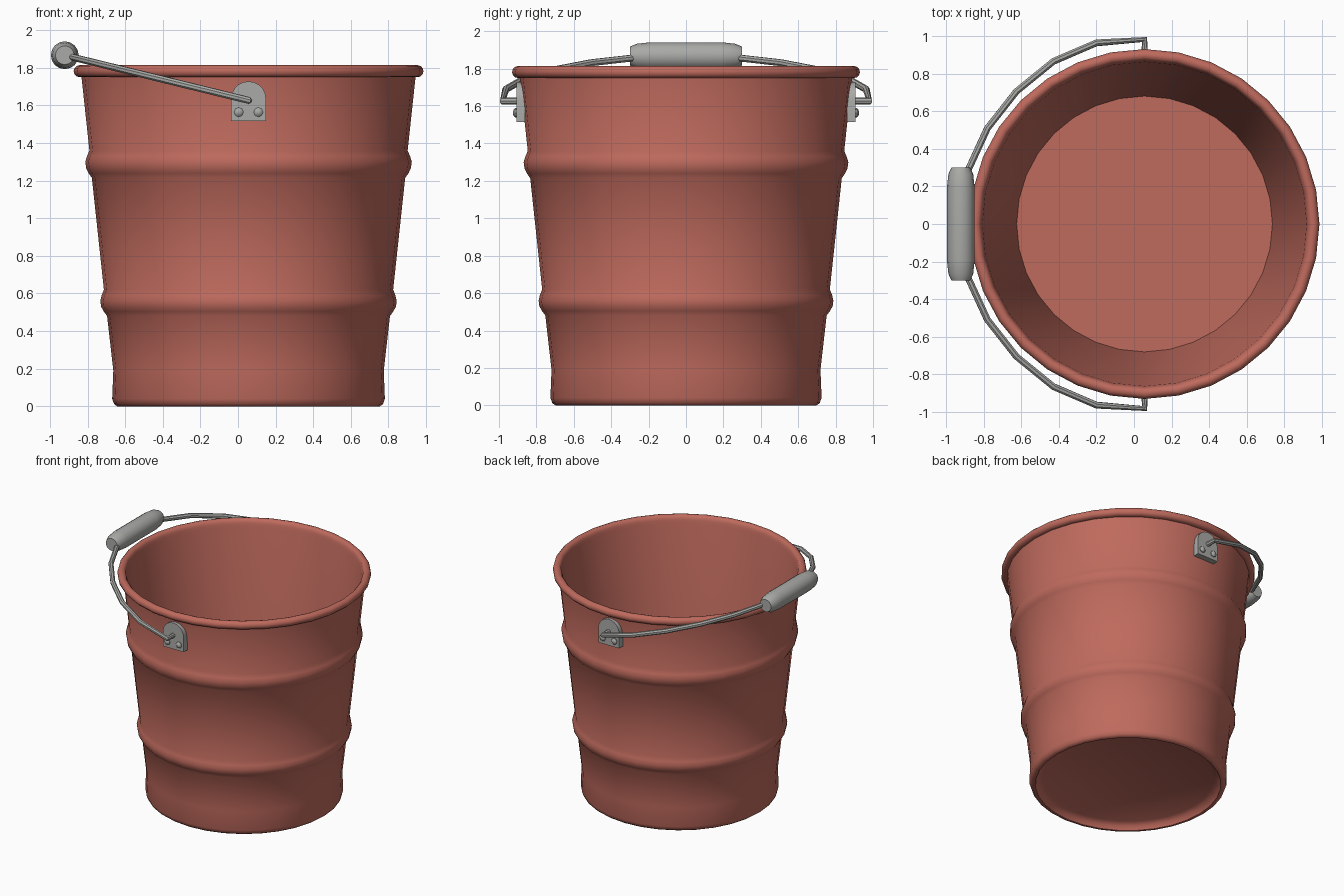
import bpy, bmesh
from math import pi, sin, cos, radians
from mathutils import Matrix, Vector

cube = bpy.data.objects.get("Cube")
if cube:
    bpy.data.objects.remove(cube, do_unlink=True)

AXIS = 0.056  # the pail sits off centre because the handle leans to one side


def material(name, rgb):
    m = bpy.data.materials.new(name)
    m.use_nodes = True
    m.diffuse_color = (*rgb, 1)
    m.node_tree.nodes["Principled BSDF"].inputs["Base Color"].default_value = (*rgb, 1)
    return m


RED = material("clay red", (0.52, 0.145, 0.11))
GREY = material("metal grey", (0.40, 0.40, 0.385))


def finish(obj, mat, angle=40):
    obj.data.materials.clear()
    obj.data.materials.append(mat)
    bpy.ops.object.select_all(action="DESELECT")
    obj.select_set(True)
    bpy.context.view_layer.objects.active = obj
    bpy.ops.object.shade_smooth_by_angle(angle=radians(angle))
    return obj


def from_bmesh(name, bm, mat, matrix=Matrix()):
    bmesh.ops.recalc_face_normals(bm, faces=bm.faces)
    bm.transform(matrix)
    mesh = bpy.data.meshes.new(name)
    bm.to_mesh(mesh)
    bm.free()
    obj = bpy.data.objects.new(name, mesh)
    bpy.context.collection.objects.link(obj)
    return finish(obj, mat)


def lathe(name, profile, sides, mat, matrix):
    """Spin (radius, height) points around z."""
    bm = bmesh.new()
    verts = [bm.verts.new((r, 0, z)) for r, z in profile]
    edges = [bm.edges.new(pair) for pair in zip(verts, verts[1:])]
    bmesh.ops.spin(bm, geom=verts + edges, cent=(0, 0, 0), axis=(0, 0, 1),
                   angle=2 * pi, steps=sides, use_merge=True)
    bmesh.ops.remove_doubles(bm, verts=bm.verts, dist=0.0005)
    return from_bmesh(name, bm, mat, matrix)


# Pail: recessed base, ribbed outer wall, rolled rim, straight inner wall, floor
rim = [(0.899 + 0.031 * cos(a), 1.782 + 0.032 * sin(a))
       for a in (radians(-90 + 30 * i) for i in range(10))]
pail = [(0, 0.05), (0.63, 0.05), (0.665, 0.03), (0.68, 0), (0.698, 0),
        (0.715, 0.012), (0.725, 0.04), (0.719, 0.19),
        (0.752, 0.48), (0.770, 0.505), (0.784, 0.53), (0.788, 0.56),
        (0.781, 0.59), (0.769, 0.62),
        (0.833, 1.215), (0.851, 1.24), (0.863, 1.265), (0.868, 1.3),
        (0.859, 1.33), (0.846, 1.36), (0.888, 1.75)]
pail += rim + [(0.862, 1.76), (0.68, 0.08), (0, 0.08)]
lathe("pail", pail, 32, RED, Matrix.Translation((AXIS, 0, 0)))

# Grip: tapered roll lying along y
grip = [(0, -0.3), (0.05, -0.3), (0.066, -0.265), (0.074, -0.19),
        (0.074, 0.19), (0.066, 0.265), (0.05, 0.3), (0, 0.3)]
lathe("handle_grip", grip, 16, GREY,
      Matrix.Translation((-0.921, 0, 1.867)) @ Matrix.Rotation(pi / 2, 4, "X"))

# Handle wire: half a path, mirrored to the other side, on a tilted plane
half = [(AXIS, 0.88), (AXIS, 0.981), (-0.2, 0.963), (-0.428, 0.865),
        (-0.625, 0.705), (-0.78, 0.508), (-0.885, 0.28), (-0.915, 0.15)]
path = [(x, -y) for x, y in half] + half[::-1]
curve = bpy.data.curves.new("handle_wire", "CURVE")
curve.dimensions = "3D"
curve.bevel_depth = 0.019
curve.bevel_resolution = 2
curve.use_fill_caps = True
spline = curve.splines.new("POLY")
spline.points.add(len(path) - 1)
for point, (x, y) in zip(spline.points, path):
    point.co = (x, y, 1.627 + (AXIS - x) * 0.245, 1)
wire = bpy.data.objects.new("handle_wire", curve)
bpy.context.collection.objects.link(wire)
bpy.ops.object.select_all(action="DESELECT")
wire.select_set(True)
bpy.context.view_layer.objects.active = wire
bpy.ops.object.convert(target="MESH")
finish(bpy.context.view_layer.objects.active, GREY, 30)

# Arched bracket plates with two rivets, front and back
arch = [(-0.093, 1.516), (0.093, 1.516)]
arch += [(0.093 * cos(pi * i / 10), 1.635 + 0.093 * sin(pi * i / 10)) for i in range(11)]
for side, s in (("front", -1), ("back", 1)):
    bm = bmesh.new()
    face = bm.faces.new([bm.verts.new((AXIS + x, s * 0.86, z)) for x, z in arch])
    solid = bmesh.ops.extrude_face_region(bm, geom=[face])
    moved = [v for v in solid["geom"] if isinstance(v, bmesh.types.BMVert)]
    bmesh.ops.translate(bm, verts=moved, vec=Vector((0, s * 0.047, 0)))
    from_bmesh(side + "_bracket", bm, GREY)
    for label, dx in (("right", -0.052), ("left", 0.052)):
        rivet = [(0, -0.01), (0.025, -0.01), (0.025, 0.008), (0.015, 0.018), (0, 0.02)]
        lathe(f"{side}_{label}_rivet", rivet, 8, GREY,
              Matrix.Translation((AXIS + dx, s * 0.905, 1.564))
              @ Matrix.Rotation(-s * pi / 2, 4, "X"))
